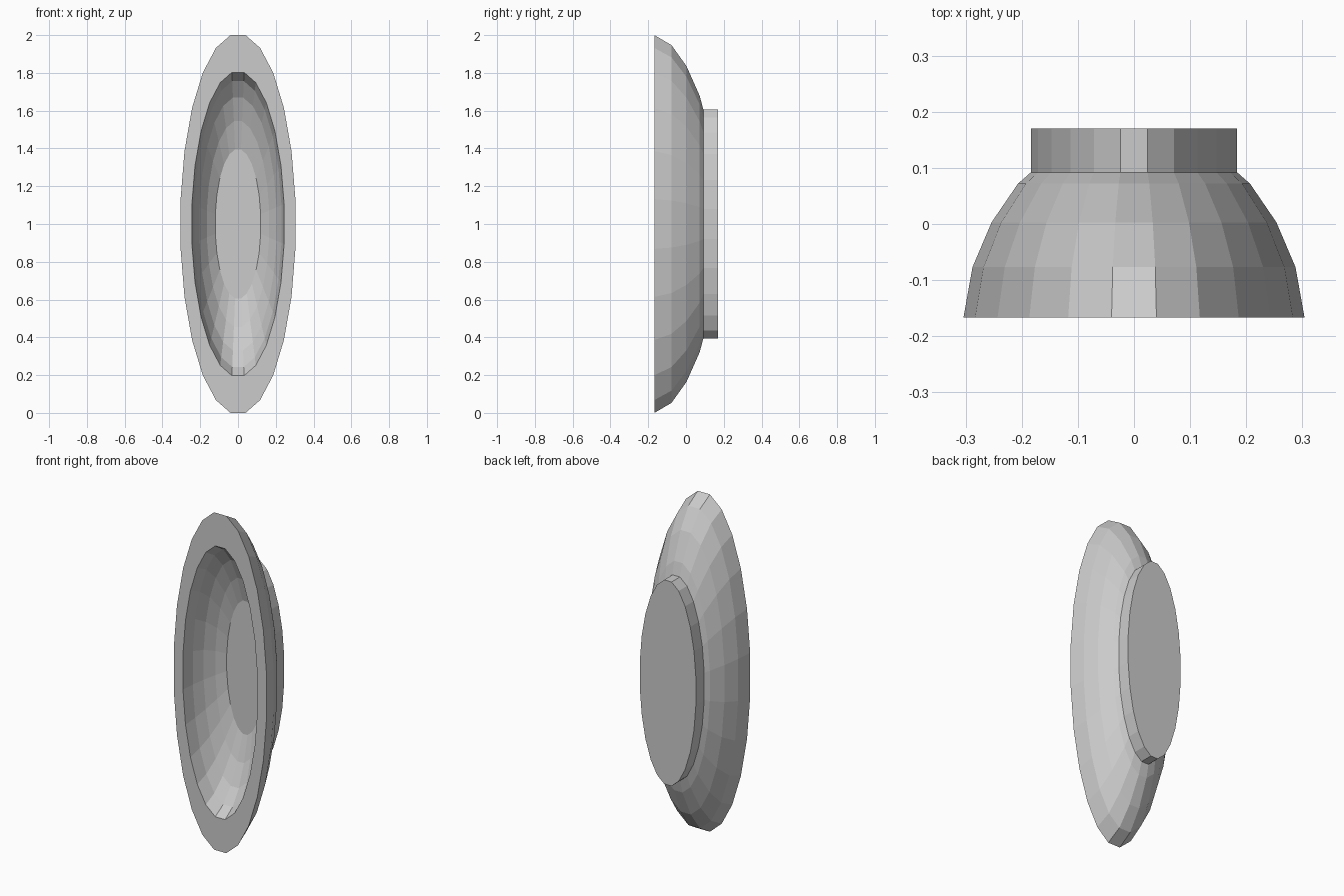
import bpy, bmesh, math

if "Cube" in bpy.data.objects:
    bpy.data.objects.remove(bpy.data.objects["Cube"])

SIDES = 24
RX, RZ = 0.3066, 1.0086


def lathe(name, profile):
    """Stack elliptical rings (radius fraction, y) and cap both ends."""
    bm = bmesh.new()
    rings = []
    for r, y in profile:
        angles = [2 * math.pi * (i + 0.5) / SIDES for i in range(SIDES)]
        rings.append([bm.verts.new((RX * r * math.sin(a), y, 1 + RZ * r * math.cos(a)))
                      for a in angles])
    for a, b in zip(rings, rings[1:]):
        for i in range(SIDES):
            j = (i + 1) % SIDES
            bm.faces.new((a[i], a[j], b[j], b[i]))
    bm.faces.new(rings[0])
    bm.faces.new(rings[-1])
    bmesh.ops.recalc_face_normals(bm, faces=bm.faces)
    mesh = bpy.data.meshes.new(name)
    bm.to_mesh(mesh)
    bm.free()
    obj = bpy.data.objects.new(name, mesh)
    bpy.context.collection.objects.link(obj)
    return obj


# Bowl shell: outer wall, flat rim, hollow inside
outer = [(0.50, 0.125), (0.605, 0.092), (0.68, 0.072), (0.835, 0.003), (0.947, -0.077), (1.0, -0.167)]
inner = [(0.803, -0.167), (0.757, -0.095), (0.67, -0.031), (0.544, 0.024), (0.395, 0.066)]
lathe("bowl", outer + inner)

# Raised foot at the back
lathe("foot", [(0.605, 0.09), (0.605, 0.17)])
